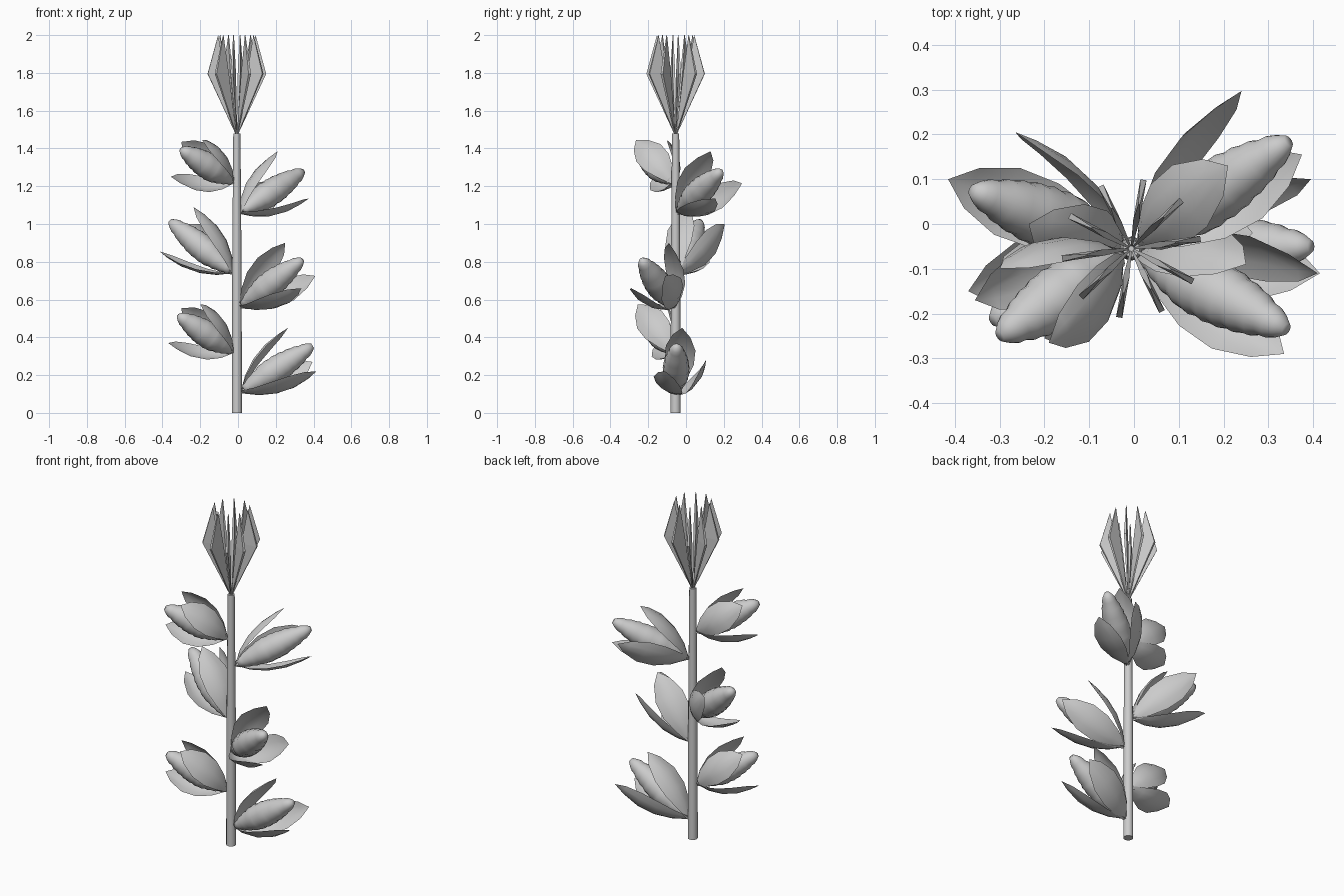
import bpy, math
from mathutils import Vector

if "Cube" in bpy.data.objects:
    bpy.data.objects.remove(bpy.data.objects["Cube"])

CX, CY = -0.006, -0.055   # stalk axis


def make(name, verts, faces, smooth=None):
    me = bpy.data.meshes.new(name)
    me.from_pydata([tuple(v) for v in verts], [], faces)
    ob = bpy.data.objects.new(name, me)
    bpy.context.collection.objects.link(ob)
    if smooth is not None:
        bpy.ops.object.select_all(action='DESELECT')
        ob.select_set(True)
        bpy.context.view_layer.objects.active = ob
        bpy.ops.object.shade_smooth_by_angle(angle=math.radians(smooth))
    return ob


def lathe(name, origin, axis, profile, sides, smooth):
    """Revolve (distance, radius) pairs around an axis, capped at both ends."""
    q = axis.to_track_quat('Z', 'Y')
    verts, faces = [], []
    for d, r in profile:
        for i in range(sides):
            a = 2 * math.pi * i / sides
            verts.append(origin + q @ Vector((r * math.cos(a), r * math.sin(a), d)))
    for k in range(len(profile) - 1):
        for i in range(sides):
            j = (i + 1) % sides
            faces.append((k * sides + i, k * sides + j, (k + 1) * sides + j, (k + 1) * sides + i))
    faces.append(tuple(reversed(range(sides))))
    faces.append(tuple(range(len(verts) - sides, len(verts))))
    return make(name, verts, faces, smooth)


def husk_leaf(name, base, tip, cob_dir):
    """Cupped low-poly leaf whose hollow side faces the cob."""
    along = tip - base
    length = along.length
    d = along.normalized()
    inward = (cob_dir - d * cob_dir.dot(d)).normalized()
    side = d.cross(inward)
    rows = [(0, .012, 0), (.2, .05, .034), (.42, .078, .05), (.65, .08, .045), (.86, .048, .022)]
    verts, faces = [], []
    for t, w, bow in rows:
        mid = base + d * (t * length) - inward * bow
        for s in (-1, -.5, 0, .5, 1):
            verts.append(mid + side * (s * w) + inward * (s * s * w * .3))
    for k in range(len(rows) - 1):
        for i in range(4):
            a = k * 5 + i
            faces.append((a, a + 1, a + 6, a + 5))
    verts.append(tip)
    n = len(verts) - 1
    faces += [(n - 5 + i, n - 4 + i, n) for i in range(4)]
    make(name, verts, faces, 40)


def cob(name, base, tip):
    """Ear of grain with a rippled outline and soft shading."""
    axis = tip - base
    n, prof = 20, []
    shape = [(0, .022), (.15, .047), (.35, .069), (.55, .069), (.75, .055), (.9, .036), (.96, .029), (1, .012)]
    for i in range(n + 1):
        t = i / n
        for (t0, r0), (t1, r1) in zip(shape, shape[1:]):
            if t <= t1 + 1e-6:
                r = r0 + (r1 - r0) * (t - t0) / (t1 - t0)
                break
        prof.append((t * axis.length, r + .002 * (-1) ** i))
    lathe(name, base, axis.normalized(), prof, 20, 80)


# Stalk
lathe("stalk", Vector((CX, CY, 0)), Vector((0, 0, 1)), [(0, .027), (.75, .025), (1.48, .019)], 12, 40)

# Ears: base height, cob tip, three husk leaf tips
ears = [
    (.11, (.395, -.05, .355), [(.265, -.02, .45), (.415, -.11, .22), (.395, .10, .27)]),
    (.32, (-.315, -.215, .515), [(-.2, -.255, .575), (-.37, -.15, .37), (-.3, -.1, .555)]),
    (.56, (.34, -.235, .81), [(.25, -.09, .90), (.335, -.29, .66), (.41, -.11, .725)]),
    (.74, (-.36, .075, 1.015), [(-.235, .0, 1.09), (-.415, .10, .855), (-.265, .205, 1.0)]),
    (1.06, (.345, .185, 1.28), [(.21, .13, 1.385), (.24, .297, 1.215), (.375, .155, 1.135)]),
    (1.22, (-.30, -.25, 1.395), [(-.19, -.265, 1.445), (-.355, -.17, 1.25), (-.3, -.1, 1.435)]),
]
for e, (z, ct, leaves) in enumerate(ears, 1):
    ct = Vector(ct)
    out = Vector((ct.x - CX, ct.y - CY, 0)).normalized()
    root = Vector((CX, CY, z)) + out * .02
    cob(f"cob_{e}", root + (ct - root) * .05, ct)
    for k, lt in enumerate(leaves, 1):
        husk_leaf(f"husk_{e}_{k}", root, Vector(lt), (ct - root).normalized())

# Tassel: ten thin upright kite blades
for i in range(10):
    a = math.radians(8 + 36 * i)
    r_dir = Vector((math.cos(a), math.sin(a), 0))
    t_dir = Vector((-math.sin(a), math.cos(a), 0))
    kite = [(.004, 1.47, .002), (.156, 1.795, .007), (.1, 2.0, .002), (.065, 1.795, .007)]
    verts = [Vector((CX, CY, z)) + r_dir * r + t_dir * (s * h)
             for s in (-1, 1) for r, z, h in kite]
    faces = [(0, 1, 3), (1, 2, 3), (4, 7, 5), (5, 7, 6)]
    faces += [(k, k + 4, (k + 1) % 4 + 4, (k + 1) % 4) for k in range(4)]
    make(f"tassel_blade_{i + 1}", verts, faces)
